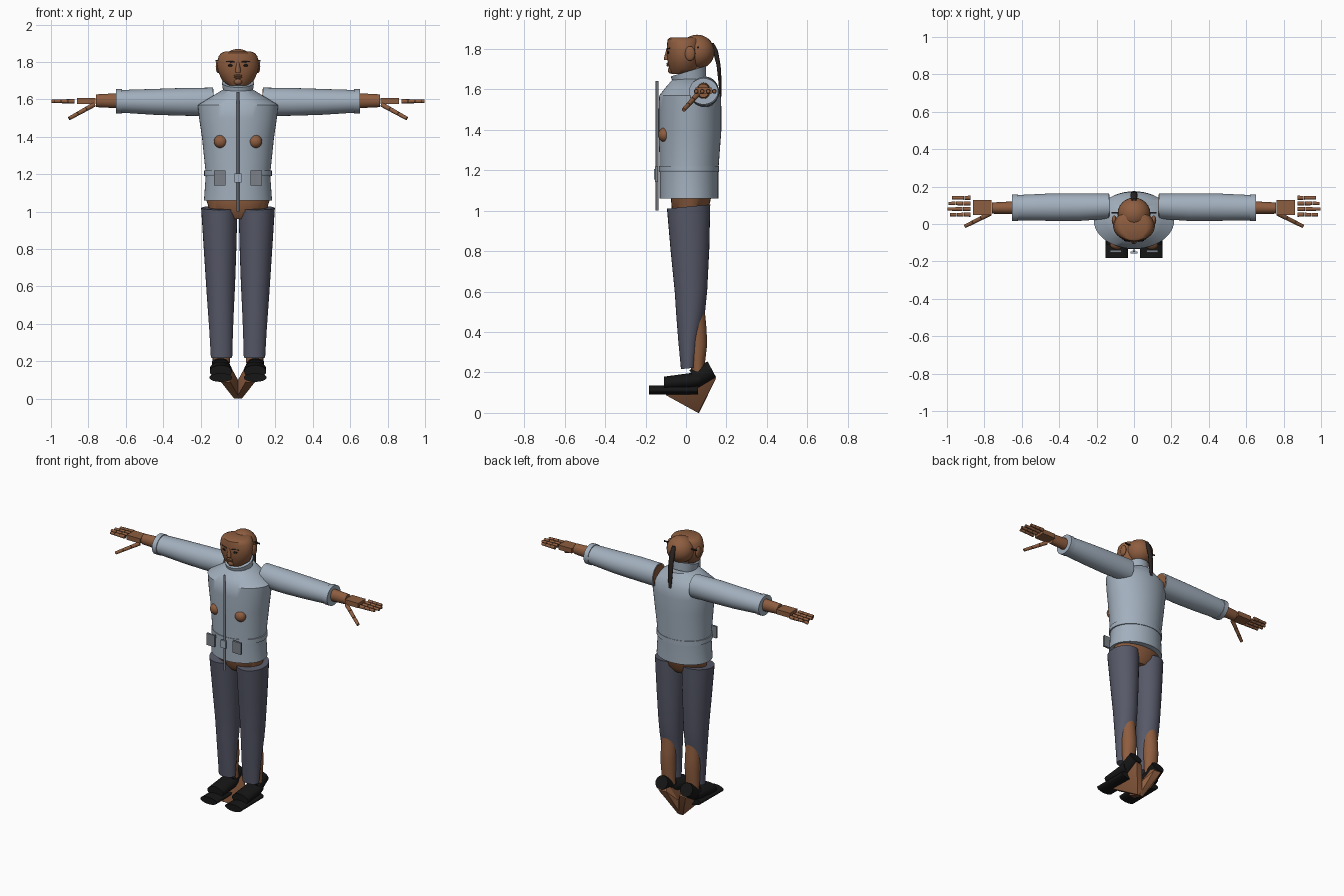
import bpy, bmesh, math
from mathutils import Vector

cube = bpy.data.objects.get("Cube")
if cube:
    bpy.data.objects.remove(cube, do_unlink=True)


def material(name, rgb):
    m = bpy.data.materials.new(name)
    m.use_nodes = True
    m.diffuse_color = (*rgb, 1)
    m.node_tree.nodes["Principled BSDF"].inputs["Base Color"].default_value = (*rgb, 1)
    return m


SKIN = material("brown skin", (0.27, 0.11, 0.05))
CLOTH = material("pale blue cloth", (0.36, 0.43, 0.51))
TROUSER = material("slate trouser", (0.095, 0.1, 0.14))
BLACK = material("black leather", (0.008, 0.008, 0.008))
HAIR = material("dark hair", (0.025, 0.018, 0.016))
METAL = material("grey metal", (0.2, 0.22, 0.25))


def finish(name, bm, mat, angle=40):
    bmesh.ops.recalc_face_normals(bm, faces=bm.faces)
    me = bpy.data.meshes.new(name)
    bm.to_mesh(me)
    bm.free()
    me.materials.append(mat)
    ob = bpy.data.objects.new(name, me)
    bpy.context.collection.objects.link(ob)
    bpy.ops.object.select_all(action='DESELECT')
    ob.select_set(True)
    bpy.context.view_layer.objects.active = ob
    bpy.ops.object.shade_smooth_by_angle(angle=math.radians(angle))
    return ob


def loft(name, sections, mat, axis='z', side=1, tilt=0, n=32):
    """Elliptical rings (t, a, b, ra, rb) joined along an axis, ends capped."""
    bm = bmesh.new()
    rings = []
    for t, a, b, ra, rb in sections:
        ring = []
        for i in range(n):
            ang = math.tau * i / n
            u, v = a + ra * math.cos(ang), b + rb * math.sin(ang)
            s = t + tilt * rb * math.sin(ang)
            p = {'z': (u, v, s), 'x': (s, u, v), 'y': (u, s, v)}[axis]
            ring.append(bm.verts.new((p[0] * side, p[1], p[2])))
        rings.append(ring)
    for lo, hi in zip(rings, rings[1:]):
        for i in range(n):
            bm.faces.new((lo[i], lo[(i + 1) % n], hi[(i + 1) % n], hi[i]))
    bm.faces.new(rings[0])
    bm.faces.new(rings[-1])
    return finish(name, bm, mat)


def rod(name, p, q, r0, r1, mat, side=1, n=12):
    p, q = (Vector((v[0] * side, v[1], v[2])) for v in (p, q))
    bm = bmesh.new()
    bmesh.ops.create_cone(bm, cap_ends=True, segments=n, radius1=r0, radius2=r1, depth=(q - p).length)
    ob = finish(name, bm, mat)
    ob.location = (p + q) / 2
    ob.rotation_euler = (q - p).to_track_quat('Z', 'Y').to_euler()
    return ob


def ball(name, loc, size, mat, side=1):
    bm = bmesh.new()
    bmesh.ops.create_uvsphere(bm, u_segments=24, v_segments=14, radius=1)
    bmesh.ops.scale(bm, vec=size, verts=bm.verts)
    bmesh.ops.translate(bm, vec=(loc[0] * side, loc[1], loc[2]), verts=bm.verts)
    return finish(name, bm, mat)


def box(name, loc, size, mat, side=1):
    bm = bmesh.new()
    bmesh.ops.create_cube(bm, size=1)
    bmesh.ops.scale(bm, vec=size, verts=bm.verts)
    bmesh.ops.translate(bm, vec=(loc[0] * side, loc[1], loc[2]), verts=bm.verts)
    return finish(name, bm, mat, 20)


# Jacket body, belt and collar
loft("jacket", [(1.06, 0, .015, .182, .145), (1.2, 0, .015, .172, .145),
                (1.4, 0, .02, .193, .155), (1.5, 0, .02, .208, .155),
                (1.57, 0, .02, .215, .152), (1.61, 0, .025, .15, .125),
                (1.65, 0, .03, .085, .095)], CLOTH, n=48)
loft("belt", [(1.19, 0, .015, .181, .149), (1.22, 0, .015, .181, .149)], CLOTH, n=48)
loft("collar", [(1.635, 0, .02, .078, .08), (1.69, 0, .012, .086, .087)], CLOTH, tilt=.3)
rod("front_zip", (0, -.143, 1), (0, -.143, 1.64), .007, .007, METAL)
box("buckle", (0, -.152, 1.18), (.036, .012, .05), CLOTH)

# Hips and neck
loft("pelvis", [(.96, 0, .02, .08, .06), (1.0, 0, .02, .15, .09),
                (1.07, 0, .025, .172, .1)], SKIN)
rod("neck", (0, .025, 1.6), (0, .02, 1.73), .06, .058, SKIN, n=24)

# Head
loft("face", [(1.675, 0, -.02, .05, .05), (1.7, 0, -.01, .084, .072),
              (1.75, 0, -.01, .107, .083), (1.79, 0, -.01, .112, .085),
              (1.83, 0, -.01, .104, .083), (1.848, 0, -.01, .09, .08),
              (1.856, 0, -.01, .07, .068)], SKIN)
ball("cranium", (0, .055, 1.785), (.088, .086, .085), SKIN)
loft("nose", [(1.745, 0, -.094, .014, .014), (1.757, 0, -.095, .015, .013),
              (1.8, 0, -.09, .006, .007)], SKIN, n=12)
for i, z in enumerate((1.718, 1.727)):
    ball(("lower_lip", "upper_lip")[i], (0, -.087, z), (.022, .01, .006), SKIN)
ball("chin", (0, -.072, 1.695), (.022, .018, .018), SKIN)
loft("ponytail", [(1.83, 0, .125, .012, .012), (1.79, 0, .145, .018, .013),
                  (1.72, 0, .161, .018, .01), (1.64, 0, .168, .016, .008),
                  (1.565, 0, .171, .01, .005)], HAIR, n=16)

for side, tag in ((1, "left"), (-1, "right")):
    # Facial features and hair pins
    ball(tag + "_eye", (.04, -.086, 1.782), (.014, .008, .007), BLACK, side)
    rod(tag + "_brow", (.02, -.094, 1.8), (.062, -.079, 1.803), .004, .003, HAIR, side)
    ball(tag + "_ear", (.106, .02, 1.777), (.013, .026, .036), SKIN, side)
    rod(tag + "_hair_pin", (.07, .06, 1.807), (.12, .06, 1.807), .005, .005, HAIR, side)

    # Chest pads and pockets
    ball(tag + "_chest_pad", (.093, -.107, 1.375), (.036, .03, .035), SKIN, side)
    box(tag + "_pocket", (.097, -.146, 1.18), (.062, .014, .078), METAL, side)

    # Sleeve, cuff and the arm inside
    loft(tag + "_sleeve", [(.135, .095, 1.587, .068, .076), (.3, .09, 1.587, .074, .074),
                           (.45, .09, 1.587, .073, .069), (.64, .087, 1.59, .067, .06)],
         CLOTH, 'x', side)
    loft(tag + "_cuff", [(.62, .087, 1.59, .072, .065), (.652, .087, 1.59, .072, .065)],
         CLOTH, 'x', side)
    loft(tag + "_arm", [(.132, .095, 1.587, .062, .069), (.3, .09, 1.587, .05, .05),
                        (.645, .087, 1.593, .034, .04), (.76, .085, 1.593, .03, .034)],
         SKIN, 'x', side)

    # Hand: palm, jointed fingers and thumb
    box(tag + "_palm", (.812, .087, 1.592), (.1, .08, .032), SKIN, side)
    for f, (y, tip) in enumerate(((.05, .985), (.08, 1.0), (.11, .995), (.14, .975))):
        start, step = .875, (tip - .875) / 3
        for j in range(3):
            x = start + j * step
            rod(f"{tag}_finger_{f}_{j}", (x, y, 1.59), (x + step * .94, y, 1.59),
                .012 - .001 * j, .011 - .001 * j, SKIN, side, 10)
    base, end = Vector((.77, .055, 1.572)), Vector((.905, -.013, 1.497))
    for j in range(3):
        rod(f"{tag}_thumb_{j}", base.lerp(end, j / 3), base.lerp(end, (j + .95) / 3),
            .013 - .001 * j, .012 - .001 * j, SKIN, side, 10)

    # Trouser leg with the calf showing behind it
    loft(tag + "_trouser_leg", [(.22, .088, .01, .057, .035), (.36, .09, .014, .063, .052),
                                (.5, .092, .023, .071, .072), (.6, .093, .025, .077, .08),
                                (.8, .096, .02, .087, .095), (1.02, .1, .013, .097, .107)],
         TROUSER, side=side, tilt=.1)
    loft(tag + "_calf", [(.19, .088, .06, .045, .03), (.25, .09, .057, .046, .037),
                         (.34, .09, .058, .05, .047), (.42, .09, .052, .05, .049),
                         (.56, .09, .04, .045, .048)], SKIN, side=side)

    # Angular bare foot reaching in to the middle
    bm = bmesh.new()
    for p in ((.125, .1, .2), (.06, .11, .21), (.1, .148, .17), (.05, .14, .17),
              (.1, .06, .11), (.02, .06, 0), (-.01, .065, 0), (0, .08, .1),
              (.09, -.1, .088), (.04, -.1, .088), (.06, -.08, .12)):
        bm.verts.new((p[0] * side, p[1], p[2]))
    bmesh.ops.convex_hull(bm, input=bm.verts)
    finish(tag + "_foot", bm, SKIN, 25)

    # Shoe: sole, upper and tilted ankle band
    loft(tag + "_shoe_sole", [(-.182, .092, .113, .061, .023), (.06, .092, .113, .058, .023)],
         BLACK, 'y', side)
    loft(tag + "_shoe_upper", [(-.11, .092, .145, .059, .034), (.03, .092, .158, .059, .04),
                               (.07, .092, .165, .05, .035)], BLACK, 'y', side)
    rod(tag + "_ankle_band", (.092, .128, .215), (.092, .04, .168), .044, .05, BLACK, side, 24)
